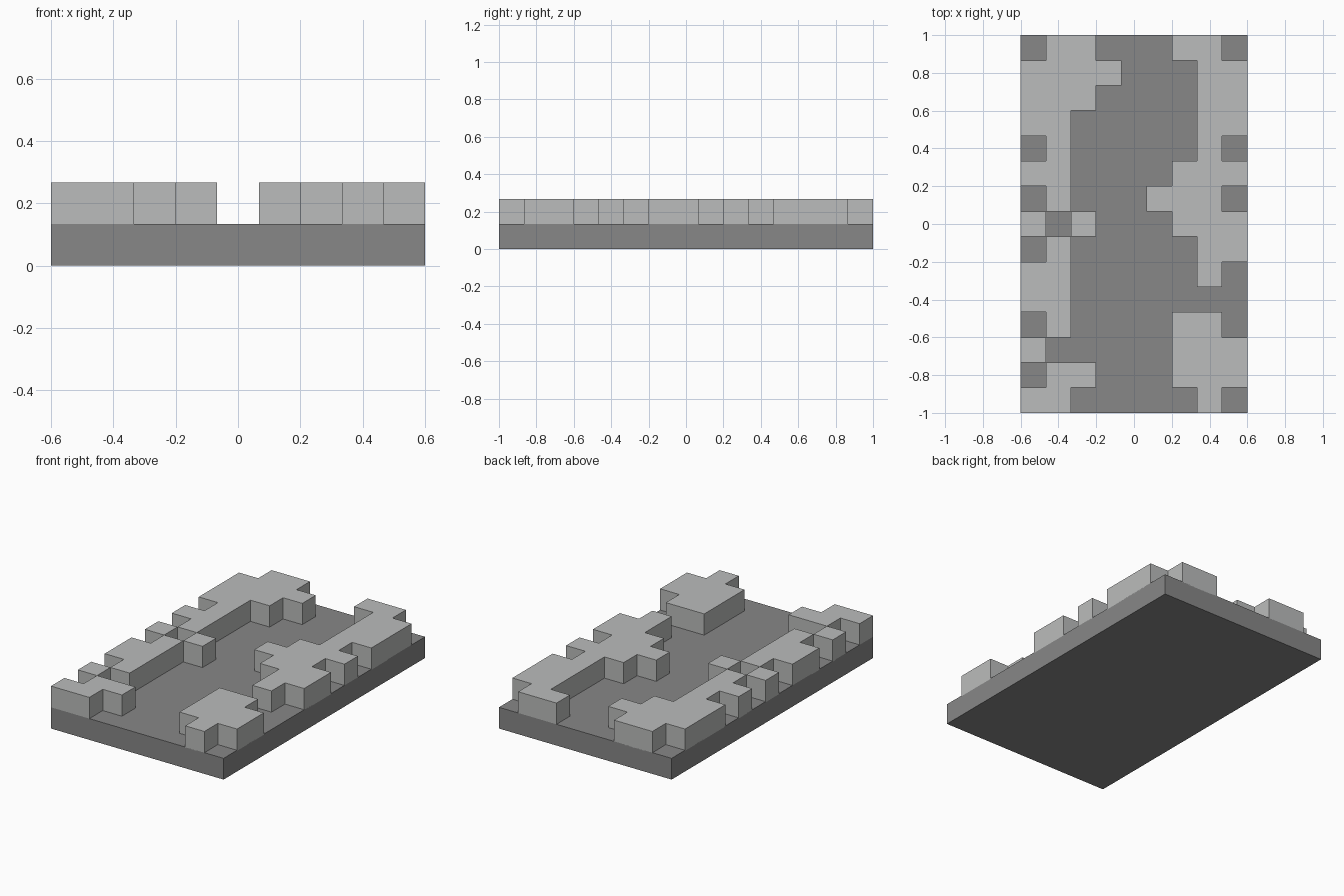
import bpy
import bmesh

CELL = 2 / 15          # one grid square
BASE_H = CELL          # slab thickness
SINK = 0.004           # blocks sit slightly into the slab

# Raised squares, listed from the back row to the front row
LAYOUT = [
    ".##...##.",
    "####...##",
    "###....##",
    "##.....##",
    ".#.....#.",
    "##....###",
    ".#...###.",
    "#.#...###",
    ".#.....##",
    "##.....#.",
    "##.......",
    ".#....##.",
    "#.....###",
    ".##...###",
    "##.....#.",
]
ROWS, COLS = len(LAYOUT), len(LAYOUT[0])

cube = bpy.data.objects.get("Cube")
if cube:
    bpy.data.objects.remove(cube, do_unlink=True)


def make_material(name, rgb):
    mat = bpy.data.materials.new(name)
    mat.use_nodes = True
    mat.diffuse_color = (*rgb, 1)
    bsdf = mat.node_tree.nodes["Principled BSDF"]
    bsdf.inputs["Base Color"].default_value = (*rgb, 1)
    return mat


def raise_squares(name, keep, bottom, top, mat):
    """Keep the grid squares chosen by keep(row, col) and extrude them upward."""
    bm = bmesh.new()
    verts = {}

    def corner(i, j):
        if (i, j) not in verts:
            x, y = (j - COLS / 2) * CELL, (ROWS / 2 - i) * CELL
            verts[i, j] = bm.verts.new((x, y, bottom))
        return verts[i, j]

    for i in range(ROWS):
        for j in range(COLS):
            if keep(i, j):
                bm.faces.new([corner(i, j), corner(i, j + 1),
                              corner(i + 1, j + 1), corner(i + 1, j)])
    # Extrude the floor, keeping it so that the block is closed
    result = bmesh.ops.extrude_face_region(bm, geom=bm.faces[:], use_keep_orig=True)
    for v in result["geom"]:
        if isinstance(v, bmesh.types.BMVert):
            v.co.z = top
    bmesh.ops.recalc_face_normals(bm, faces=bm.faces[:])
    return finish(name, bm, mat)


def finish(name, bm, mat):
    mesh = bpy.data.meshes.new(name)
    bm.to_mesh(mesh)
    bm.free()
    mesh.materials.append(mat)
    obj = bpy.data.objects.new(name, mesh)
    bpy.context.collection.objects.link(obj)
    return obj


dark_grey = make_material("dark_grey", (0.242, 0.242, 0.242))
light_grey = make_material("light_grey", (0.497, 0.506, 0.501))

# Flat slab
slab = bmesh.new()
bmesh.ops.create_cube(slab, size=1)
bmesh.ops.scale(slab, vec=(COLS * CELL, ROWS * CELL, BASE_H), verts=slab.verts)
bmesh.ops.translate(slab, vec=(0, 0, BASE_H / 2), verts=slab.verts)
finish("base_slab", slab, dark_grey)

# Stepped walls along both long sides
middle = COLS // 2
raise_squares("right_wall_blocks", lambda i, j: j < middle and LAYOUT[i][j] == "#",
              BASE_H - SINK, 2 * CELL, light_grey)
raise_squares("left_wall_blocks", lambda i, j: j > middle and LAYOUT[i][j] == "#",
              BASE_H - SINK, 2 * CELL, light_grey)
